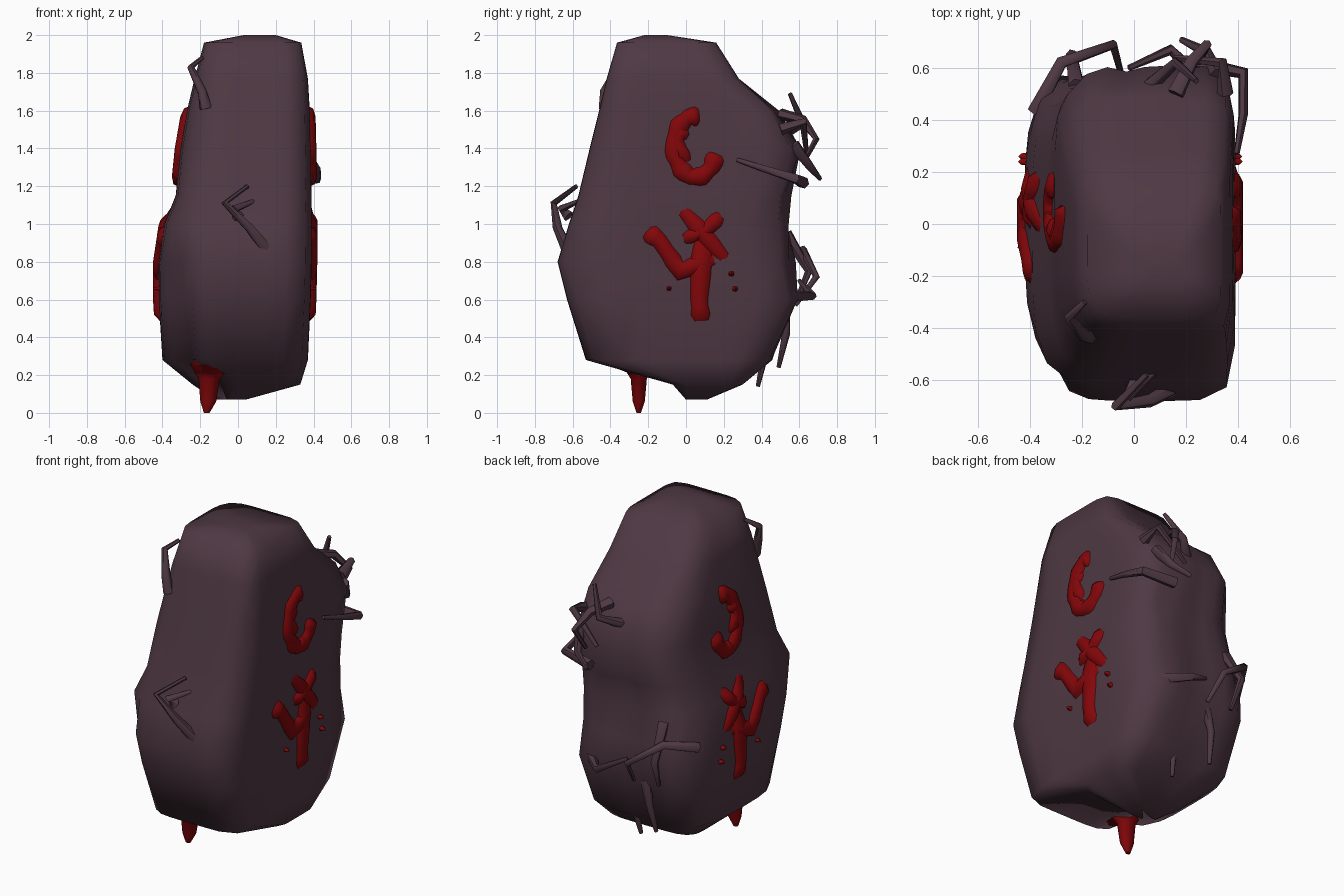
import bpy, bmesh, math, random
from mathutils import Vector
from mathutils.bvhtree import BVHTree

if "Cube" in bpy.data.objects:
    bpy.data.objects.remove(bpy.data.objects["Cube"])

random.seed(4)


def material(name, rgb):
    m = bpy.data.materials.new(name)
    m.diffuse_color = (*rgb, 1)
    m.use_nodes = True
    m.node_tree.nodes["Principled BSDF"].inputs["Base Color"].default_value = m.diffuse_color
    return m


HIDE = material("dusky purple", (0.078, 0.040, 0.056))
RED = material("dark red", (0.225, 0.002, 0.003))


def finish(bm, name, mat, recalc=True, angle=45):
    if recalc:
        bmesh.ops.recalc_face_normals(bm, faces=bm.faces)
    me = bpy.data.meshes.new(name)
    bm.to_mesh(me)
    bm.free()
    me.materials.append(mat)
    ob = bpy.data.objects.new(name, me)
    bpy.context.collection.objects.link(ob)
    bpy.ops.object.select_all(action='DESELECT')
    ob.select_set(True)
    bpy.context.view_layer.objects.active = ob
    bpy.ops.object.shade_smooth_by_angle(angle=math.radians(angle))


def loft(bm, rings):
    rows = [[bm.verts.new(p) for p in r] for r in rings]
    n = len(rows[0])
    for a, b in zip(rows, rows[1:]):
        for i in range(n):
            bm.faces.new((a[i], a[(i + 1) % n], b[(i + 1) % n], b[i]))
    bm.faces.new(rows[0])
    bm.faces.new(rows[-1])


def circle(n):
    return [(math.cos(math.tau * i / n), math.sin(math.tau * i / n)) for i in range(n)]


# Lumpy body: rounded-box sections (z, y front, y back, x left, x right)
SECTIONS = [
    (0.07, 0.0, 0.11, -0.12, 0.04), (0.15, -0.07, 0.30, -0.24, 0.33),
    (0.28, -0.53, 0.46, -0.40, 0.37), (0.60, -0.63, 0.60, -0.42, 0.385),
    (0.80, -0.68, 0.585, -0.42, 0.39), (1.00, -0.62, 0.56, -0.39, 0.39),
    (1.15, -0.57, 0.56, -0.33, 0.39), (1.40, -0.51, 0.62, -0.305, 0.385),
    (1.60, -0.46, 0.50, -0.27, 0.38), (1.77, -0.42, 0.28, -0.23, 0.37),
    (1.96, -0.365, 0.16, -0.18, 0.335), (2.00, -0.22, -0.10, 0.03, 0.20)]
rings = []
for z, y0, y1, x0, x1 in SECTIONS:
    ring = []
    for c, s in circle(32):
        # right side squarer than the left
        e = 8 if c > 0 else 4.5
        k = (abs(c) ** e + abs(s) ** e) ** (-1 / e)
        x = (x0 + x1) / 2 + k * c * (x1 - x0) / 2
        y = (y0 + y1) / 2 + k * s * (y1 - y0) / 2
        # cut away the lower front-left corner, deeper towards the bottom
        if z < 0.9 and c < 0 and s < 0:
            cut = min(-k * c, -k * s) ** 3 * (0.09 + 0.12 * (0.9 - z))
            x, y = x + cut, y + cut * 0.6
        # wrinkles on the back
        if s > 0.5 and 0.2 < z < 1.7:
            y -= random.uniform(0, 0.045)
        ring.append((x, y, z))
    rings.append(ring)
bm = bmesh.new()
loft(bm, rings)
bmesh.ops.recalc_face_normals(bm, faces=bm.faces)
bvh = BVHTree.FromBMesh(bm)
finish(bm, "body", HIDE, angle=65)

# Raised red smears on both flanks: half width, then a path of (y, z)
HOOK = [(0.05 + 0.115 * math.cos(math.radians(a)), 1.41 + 0.165 * math.sin(math.radians(a)))
        for a in range(78, 349, 30)]
STROKES = [
    (.05, HOOK),
    (.044, [(-0.01, 1.52), (-0.05, 1.44), (0.0, 1.32)]),
    (.044, [(-0.03, 1.09), (0.22, 0.80)]),
    (.04, [(0.19, 1.05), (0.10, 0.96), (-0.02, 0.92)]),
    (.05, [(-0.21, 0.965), (-0.14, 0.91), (-0.03, 0.75), (0.16, 0.82)]),
    (.055, [(0.09, 0.94), (0.07, 0.6), (0.08, 0.48)])]
# small droplets
STROKES += [(r, [(y, z), (y, z - 2 * r)]) for r, y, z in
            [(.014, .24, .75), (.014, .26, .67), (.012, -.09, .67)]]
PROFILE = [(-1, -.01), (-.75, .018), (0, .03), (.75, .018), (1, -.01)]


def smear(name, side):
    bm = bmesh.new()
    for width, stroke in STROKES:
        pts = []
        for a, b in zip(stroke, stroke[1:]):
            pts += [Vector(a).lerp(Vector(b), t / 3) for t in range(3)]
        pts.append(Vector(stroke[-1]))
        rows = []
        for i, p in enumerate(pts):
            d = pts[min(i + 1, len(pts) - 1)] - pts[max(i - 1, 0)]
            n = Vector((-d.y, d.x)).normalized()
            end = i in (0, len(pts) - 1)
            w = width * (0.7 if end else 1 + 0.12 * math.sin(i * 1.3))
            row = []
            for t, lift in PROFILE:
                y, z = p + n * t * w
                hit = bvh.ray_cast(Vector((side * 2, y, z)), Vector((-side, 0, 0)))[0]
                row.append(bm.verts.new((hit.x + side * (-.005 if end else lift), y, z)))
            rows.append(row)
        for a, b in zip(rows, rows[1:]):
            for j in range(4):
                bm.faces.new((a[j], a[j + 1], b[j + 1], b[j]))
    # every face must look outwards
    for f in bm.faces:
        f.normal_update()
        if f.normal.x * side < 0:
            f.normal_flip()
    finish(bm, name, RED, recalc=False, angle=60)


smear("right_smears", 1)
smear("left_smears", -1)

# Red drip under the front, spreading where it leaves the body
bm = bmesh.new()
loft(bm, [[(-0.17 + r * (c + 0.3), -0.25 + r * s * 0.8 - (0.08 if z > .25 else 0), z)
           for c, s in circle(10)]
          for z, r in [(0.30, .12), (0.255, .115), (0.215, .085), (0.18, .056), (0.06, .042), (0.0, .015)]])
finish(bm, "drip", RED, angle=60)


# Thin bent legs, tapering along their path
def leg(name, *path, radius=0.033):
    pts = [Vector(p) for p in path]
    rings = []
    for i, p in enumerate(pts):
        d = (pts[min(i + 1, len(pts) - 1)] - pts[max(i - 1, 0)]).normalized()
        u = d.orthogonal().normalized() if i == 0 else (u - d * u.dot(d)).normalized()
        v = d.cross(u)
        r = radius * (1 - 0.65 * i / (len(pts) - 1))
        rings.append([p + r * (u * c + v * s) for c, s in circle(6)])
    bm = bmesh.new()
    loft(bm, rings)
    finish(bm, name, HIDE, angle=60)


leg("front_leg", (.15, -.63, .87), (.06, -.68, .98), (-.07, -.70, 1.11), (.05, -.58, 1.2))
leg("front_claw", (0, -.62, 1.04), (-.02, -.66, 1.08), (.08, -.57, 1.12))
leg("upper_left_leg", (-.17, -.43, 1.61), (-.19, -.43, 1.7), (-.25, -.36, 1.83), (-.19, -.30, 1.88))
leg("side_leg", (.22, .62, 1.22), (.42, .58, 1.24), (.42, .42, 1.29), (.395, .27, 1.34))
# upper back cluster
leg("back_leg_a", (.16, .50, 1.58), (.22, .62, 1.55), (.28, .69, 1.45), (.25, .62, 1.32))
leg("back_leg_b", (.32, .57, 1.42), (.28, .66, 1.3), (.18, .71, 1.24))
leg("back_leg_c", (.05, .52, 1.48), (.16, .62, 1.53), (.24, .55, 1.69))
leg("back_leg_d", (.35, .5, 1.5), (.34, .62, 1.54), (.16, .64, 1.36))
# lower back cluster
leg("low_leg_a", (-.38, .43, .80), (-.28, .62, .86), (-.08, .69, .72), (-.05, .58, .57))
leg("low_leg_b", (.26, .55, .62), (.14, .67, .62), (-.02, .60, .70))
leg("low_leg_c", (-.22, .53, .95), (-.24, .65, .75), (-.22, .58, .58))
# claws hanging at the lower back edge
for i, (x, y, z) in enumerate([(-.14, .49, .24), (.04, .38, .14)]):
    leg(f"hanging_claw_{i}", (x + .05, y + .03, z + .32), (x + .02, y + .04, z + .18), (x, y, z))
